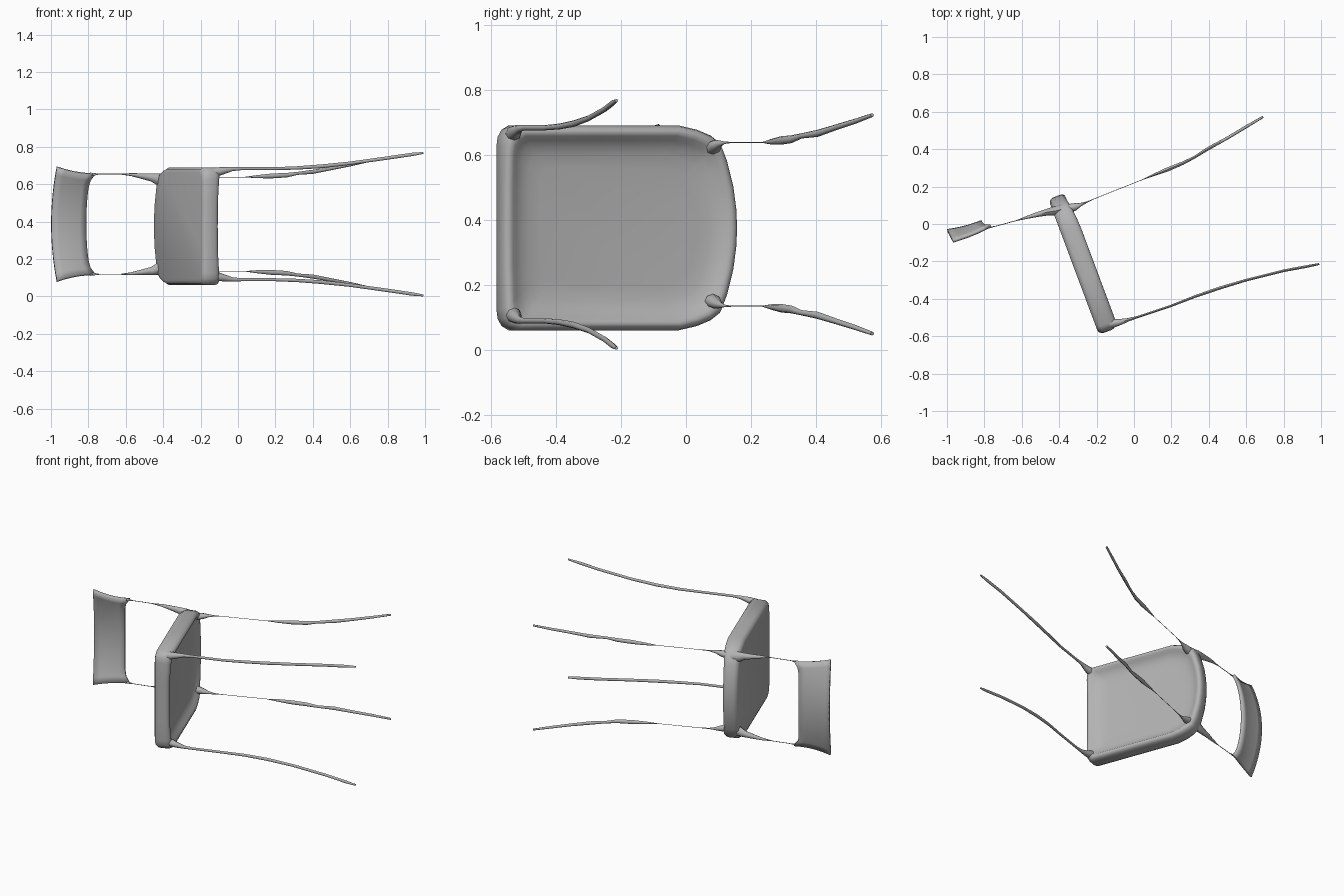
import bpy, bmesh, math
from mathutils import Vector

cube = bpy.data.objects.get("Cube")
if cube:
    bpy.data.objects.remove(cube, do_unlink=True)

grey = bpy.data.materials.new("plain_grey")
grey.use_nodes = True
grey.diffuse_color = (0.45, 0.45, 0.45, 1)
grey.node_tree.nodes["Principled BSDF"].inputs["Base Color"].default_value = (0.45, 0.45, 0.45, 1)

MID = 0.386                               # mirror height of the legs and backrest
REAR = Vector((-0.35, 0.937, 0))          # from seat front to seat rear
UNDER = Vector((0.937, 0.35, 0))          # from seat top towards the leg tips
UP = Vector((0, 0, 1))


def finish(name, bm, angle=50):
    bmesh.ops.recalc_face_normals(bm, faces=bm.faces)
    me = bpy.data.meshes.new(name)
    bm.to_mesh(me)
    bm.free()
    ob = bpy.data.objects.new(name, me)
    bpy.context.collection.objects.link(ob)
    me.materials.append(grey)
    bpy.ops.object.select_all(action='DESELECT')
    ob.select_set(True)
    bpy.context.view_layer.objects.active = ob
    bpy.ops.object.shade_smooth_by_angle(angle=math.radians(angle))
    return ob


def loft(name, rings):
    """Skin closed rings of points and cap both ends."""
    bm = bmesh.new()
    rows = [[bm.verts.new(p) for p in ring] for ring in rings]
    n = len(rows[0])
    for a, b in zip(rows, rows[1:]):
        for i in range(n):
            j = (i + 1) % n
            bm.faces.new((a[i], a[j], b[j], b[i]))
    bm.faces.new(rows[0])
    bm.faces.new(rows[-1])
    return finish(name, bm)


def rod(name, side, path):
    """Tapered oval rod; path rows are x, y, distance from MID, half width, half height."""
    pts = [Vector((x, y, MID + side * h)) for x, y, h, _, _ in path]
    rings = []
    for i, p in enumerate(pts):
        t = (pts[min(i + 1, len(pts) - 1)] - pts[max(i - 1, 0)]).normalized()
        across = t.cross(UP).normalized()
        lift = across.cross(t)
        _, _, _, w, h = path[i]
        rings.append([p + across * w * math.cos(k * math.pi / 4) + lift * h * math.sin(k * math.pi / 4)
                      for k in range(8)])
    return loft(name, rings)


# Seat: flat top, rounded skirt and a shallow dished underside, with the rim lower at front and rear
half = [(-0.05, 0.13), (-0.05, 0.25), (-0.046, 0.28), (-0.033, 0.302), (-0.01, 0.315),
        (0.25, 0.315), (0.53, 0.315), (0.59, 0.302), (0.635, 0.284), (0.665, 0.262),
        (0.688, 0.21), (0.71, 0.13), (0.72, 0.06)]
outline = [(-0.05, 0)] + half + [(0.723, 0)] + [(s, -h) for s, h in reversed(half)]
SEAT_O = Vector((-0.205, -0.545, 0.375))
SEAT_C, HALF_H, FLOOR = 0.34, 0.315, 0.062
profile = [(0.025, 0.0), (0.01, 0.006), (0.0, 0.024), (0.0, 0.075), (0.004, 0.095), (0.012, 0.107),
           (0.022, 0.11), (0.032, 0.104), (0.045, 0.09), (0.065, 0.076), (0.09, 0.067), (0.13, FLOOR)]
rings = []
for inset, depth in profile:
    ks, kh = 1 - inset / 0.39, 1 - inset / HALF_H
    ring = []
    for s, h in outline:
        rim = 0.6 + 0.4 * (abs(h) / HALF_H) ** 4
        d = FLOOR + (depth - FLOOR) * rim if depth > FLOOR else depth
        ring.append(SEAT_O + REAR * (SEAT_C + (s - SEAT_C) * ks) + UP * h * kh + UNDER * d)
    rings.append(ring)
loft("seat", rings)

# Legs and back posts, one of each on both sides
front_leg = [(-0.15, -0.535, 0.275, 0.025, 0.024), (-0.11, -0.53, 0.28, 0.024, 0.024),
             (-0.07, -0.523, 0.288, 0.016, 0.018), (-0.03, -0.512, 0.295, 0.009, 0.011),
             (0.02, -0.497, 0.297, 0.006, 0.008),
             (0.2, -0.437, 0.297, 0.006, 0.008), (0.32, -0.39, 0.301, 0.007, 0.009),
             (0.45, -0.345, 0.31, 0.008, 0.01), (0.6, -0.30, 0.326, 0.007, 0.009),
             (0.8, -0.25, 0.354, 0.007, 0.009), (0.93, -0.226, 0.373, 0.007, 0.009),
             (0.99, -0.214, 0.381, 0.005, 0.005)]
rear_leg = [(-0.35, 0.082, 0.236, 0.025, 0.022), (-0.315, 0.092, 0.242, 0.02, 0.018),
            (-0.285, 0.104, 0.248, 0.009, 0.01),
            (-0.25, 0.118, 0.251, 0.003, 0.004), (-0.2, 0.14, 0.252, 0.0015, 0.0015),
            (0.04, 0.235, 0.252, 0.0015, 0.0015), (0.1, 0.26, 0.254, 0.006, 0.008),
            (0.18, 0.292, 0.258, 0.011, 0.013), (0.26, 0.325, 0.262, 0.009, 0.012),
            (0.32, 0.355, 0.272, 0.007, 0.008), (0.4, 0.405, 0.28, 0.009, 0.011),
            (0.5, 0.46, 0.298, 0.008, 0.009), (0.6, 0.52, 0.317, 0.008, 0.008),
            (0.69, 0.573, 0.336, 0.006, 0.006)]
back_post = [(-0.38, 0.08, 0.232, 0.026, 0.03), (-0.42, 0.07, 0.238, 0.025, 0.034),
             (-0.46, 0.064, 0.25, 0.018, 0.022), (-0.52, 0.05, 0.258, 0.013, 0.014),
             (-0.57, 0.036, 0.265, 0.008, 0.008), (-0.63, 0.018, 0.268, 0.002, 0.002),
             (-0.74, -0.012, 0.268, 0.002, 0.002), (-0.79, -0.022, 0.266, 0.005, 0.01)]
for side, label in ((1, "upper"), (-1, "lower")):
    rod(label + "_front_leg", side, front_leg)
    rod(label + "_rear_leg", side, rear_leg)
    rod(label + "_back_post", side, back_post)

# Backrest: thin panel bowed towards the rear, with flared corners
bm = bmesh.new()
NV, NW = 16, 5
outer, inner = Vector((-0.968, -0.092, MID)), Vector((-0.793, -0.02, MID))
grid = []
for i in range(NV + 1):
    v = 2 * i / NV - 1
    row = []
    for j in range(NW + 1):
        w = j / NW
        p = outer.lerp(inner, w)
        p += REAR * ((0.064 - 0.026 * w) * (1 - v * v) - 0.006 * math.sin(math.pi * w))
        p += UNDER * (0.03 * w * abs(v) ** 10 - 0.008 * (1 - v * v))
        p.z += v * (0.27 + 0.036 * (1 - w) ** 2)
        row.append(bm.verts.new(p))
    grid.append(row)
for a, b in zip(grid, grid[1:]):
    for j in range(NW):
        bm.faces.new((a[j], a[j + 1], b[j + 1], b[j]))
backrest = finish("backrest", bm)
mod = backrest.modifiers.new("thickness", 'SOLIDIFY')
mod.thickness = 0.016
mod.offset = 0
